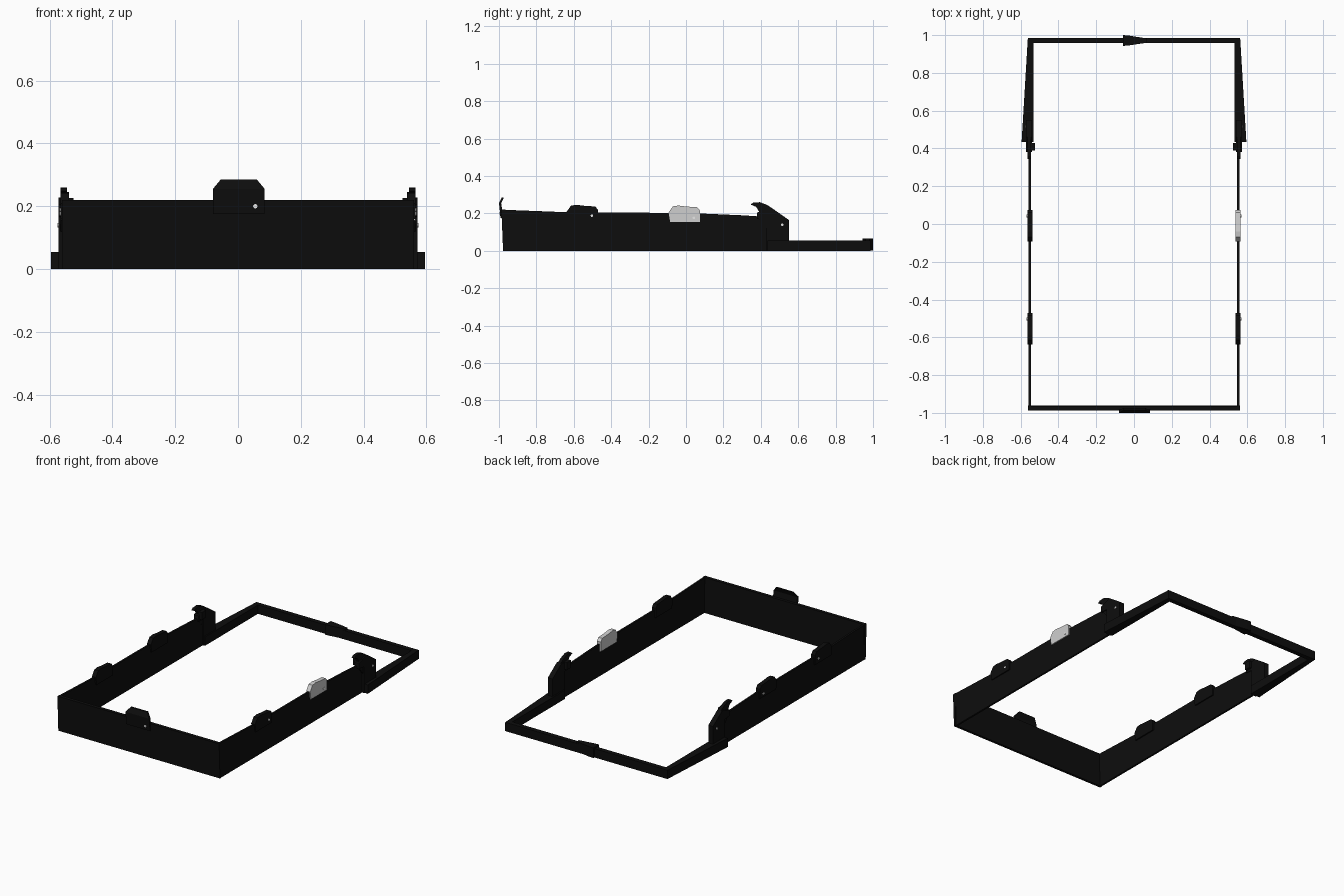
import bpy, bmesh, math
from mathutils import Vector

old = bpy.data.objects.get("Cube")
if old:
    bpy.data.objects.remove(old, do_unlink=True)


def material(name, value):
    m = bpy.data.materials.new(name)
    m.use_nodes = True
    colour = (value, value, value, 1)
    m.diffuse_color = colour
    m.node_tree.nodes["Principled BSDF"].inputs["Base Color"].default_value = colour
    return m


BLACK = material("black_plastic", 0.004)
GREY = material("light_grey_metal", 0.62)
WHITE = material("white_rivet", 0.9)


def finish(name, bm, mat):
    bmesh.ops.recalc_face_normals(bm, faces=bm.faces)
    mesh = bpy.data.meshes.new(name)
    bm.to_mesh(mesh)
    bm.free()
    mesh.materials.append(mat)
    obj = bpy.data.objects.new(name, mesh)
    bpy.context.collection.objects.link(obj)
    return obj


def prism(name, points, shift, mat=BLACK):
    """Extrude a flat 3D outline along a vector."""
    bm = bmesh.new()
    face = bm.faces.new([bm.verts.new(p) for p in points])
    ext = bmesh.ops.extrude_face_region(bm, geom=[face])
    verts = [v for v in ext["geom"] if isinstance(v, bmesh.types.BMVert)]
    bmesh.ops.translate(bm, vec=Vector(shift), verts=verts)
    return finish(name, bm, mat)


def side_plate(name, outline, x0, x1, mat=BLACK):
    return prism(name, [(x0, y, z) for y, z in outline], (x1 - x0, 0, 0), mat)


def flat_plate(name, outline, z0, z1):
    return prism(name, [(x, y, z0) for x, y in outline], (0, 0, z1 - z0))


def loft(name, rows, mat=BLACK):
    """Stack rectangles (x0, x1, y0, y1, z) into a closed shape."""
    bm = bmesh.new()
    rings = []
    for x0, x1, y0, y1, z in rows:
        corners = [(x0, y0), (x1, y0), (x1, y1), (x0, y1)]
        rings.append([bm.verts.new((x, y, z)) for x, y in corners])
    bm.faces.new(rings[0])
    bm.faces.new(rings[-1])
    for a, b in zip(rings, rings[1:]):
        for i in range(4):
            j = (i + 1) % 4
            bm.faces.new((a[i], a[j], b[j], b[i]))
    return finish(name, bm, mat)


def rivet(name, centre, axis):
    bpy.ops.mesh.primitive_cylinder_add(vertices=12, radius=0.007, depth=0.004,
                                        location=centre)
    obj = bpy.context.object
    obj.name = name
    obj.rotation_euler = (math.pi / 2, 0, 0) if axis == "y" else (0, math.pi / 2, 0)
    obj.data.materials.append(WHITE)


# Front wall, leaning slightly forward
loft("front_wall", [(-0.56, 0.56, -0.978, -0.962, 0),
                    (-0.56, 0.56, -0.987, -0.966, 0.22)])

# Front latch, folded inward at its top
loft("front_latch", [(-0.08, 0.085, -0.992, -0.98, 0.175),
                     (-0.08, 0.085, -0.996, -0.983, 0.22),
                     (-0.08, 0.085, -1.0, -0.988, 0.255),
                     (-0.055, 0.06, -0.985, -0.974, 0.285)])
rivet("front_latch_rivet", (0.055, -0.995, 0.2), "y")

# Low rear rail with its tapered lock
loft("rear_rail", [(-0.56, 0.56, 0.957, 0.986, 0), (-0.56, 0.56, 0.957, 0.986, 0.055)])
flat_plate("rear_lock", [(-0.058, 0.943), (-0.03, 0.945), (0.07, 0.96),
                         (0.07, 0.982), (-0.03, 0.998), (-0.058, 1.0)], 0.002, 0.065)

WALL = [(-0.975, 0), (0.45, 0), (0.45, 0.18), (0.3, 0.19), (0, 0.203),
        (-0.6, 0.205), (-0.985, 0.22)]
POST = [(0.43, 0), (0.55, 0), (0.55, 0.165), (0.46, 0.228), (0.43, 0.222),
        (0.38, 0.205), (0.38, 0.17), (0.43, 0.165)]
HOOK = [(0.38, 0.18), (0.39, 0.21), (0.375, 0.235), (0.345, 0.248), (0.36, 0.258),
        (0.395, 0.26), (0.435, 0.245), (0.55, 0.165), (0.55, 0.12), (0.43, 0.12)]
TAB = [(-0.085, 0.155), (0.075, 0.155), (0.075, 0.215), (0.06, 0.233),
       (0.0, 0.237), (-0.04, 0.242), (-0.07, 0.238), (-0.093, 0.205)]

for s, side in ((1, "left"), (-1, "right")):
    # Tall side wall
    side_plate(side + "_side_wall", WALL, s * 0.546, s * 0.558)
    # Flared low rail behind the post
    flat_plate(side + "_low_rail", [(s * 0.532, 0.435), (s * 0.595, 0.435),
                                    (s * 0.562, 0.986), (s * 0.532, 0.986)], 0, 0.055)
    # Rear post with its hook and inner catch
    side_plate(side + "_rear_post", POST, s * 0.54, s * 0.572)
    side_plate(side + "_rear_hook", HOOK, s * 0.545, s * 0.565)
    inner, outer = sorted((s * 0.524, s * 0.55))
    loft(side + "_hook_catch", [(inner, outer, 0.39, 0.43, 0.18),
                                (inner, outer, 0.39, 0.43, 0.226)])
    rivet(side + "_post_rivet", (s * 0.573, 0.515, 0.14), "x")
    # Middle and forward clip tabs
    for part, dy in (("middle", 0), ("forward", -0.545)):
        mat = GREY if s > 0 and part == "middle" else BLACK
        dz = 0 if part == "middle" else 0.004
        outline = [(y + dy, z + dz) for y, z in TAB]
        side_plate(f"{side}_{part}_tab", outline, s * 0.538, s * 0.565, mat)
        rivet(f"{side}_{part}_tab_rivet", (s * 0.566, 0.042 + dy, 0.176 + 3 * dz), "x")
